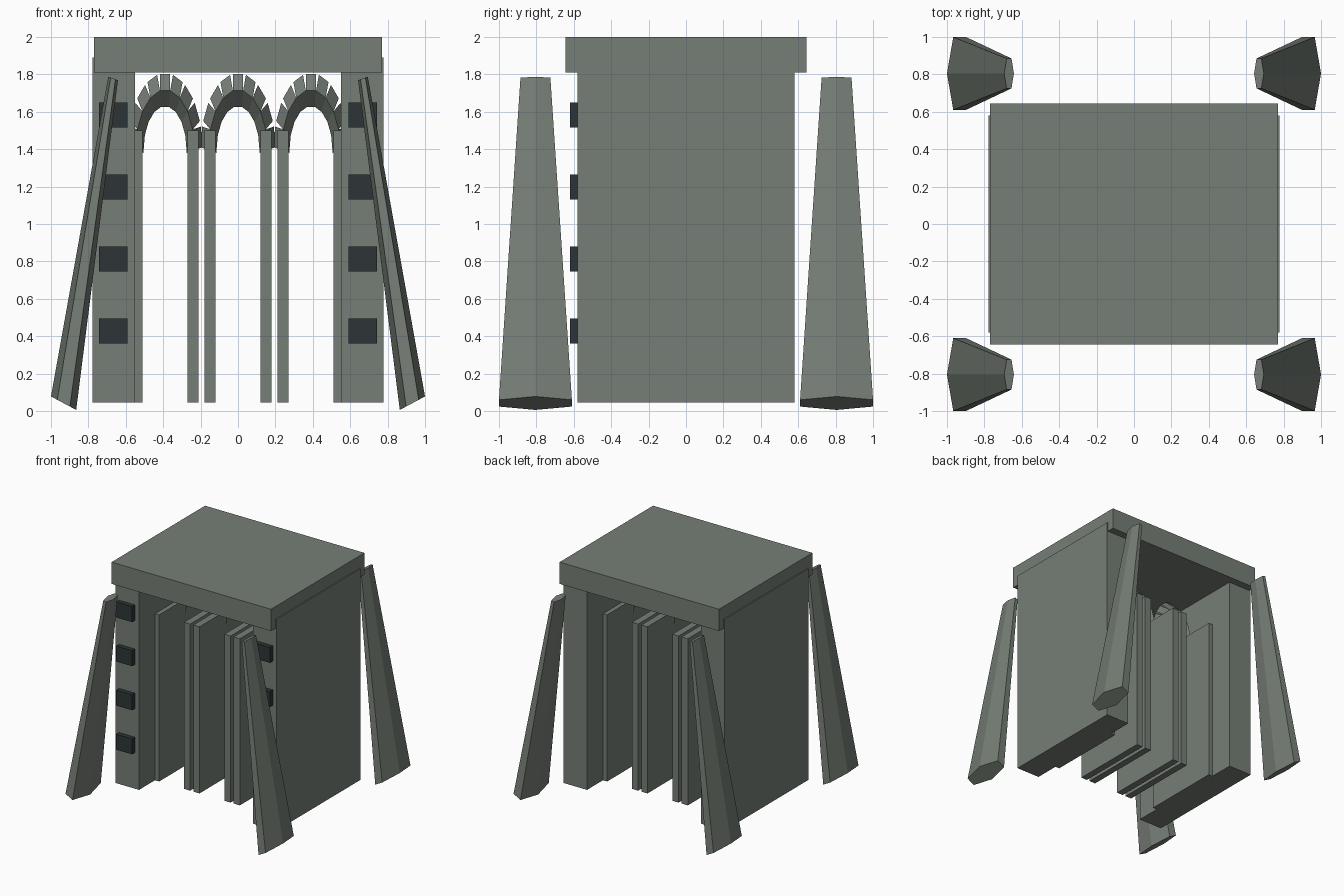
import bpy, bmesh, math
from mathutils import Vector

if "Cube" in bpy.data.objects:
    bpy.data.objects.remove(bpy.data.objects["Cube"])


def material(name, rgb):
    m = bpy.data.materials.new(name)
    m.diffuse_color = (*rgb, 1)
    m.use_nodes = True
    m.node_tree.nodes["Principled BSDF"].inputs["Base Color"].default_value = m.diffuse_color
    return m


STONE = material("grey green stone", (0.182, 0.209, 0.180))
DARK = material("dark slate", (0.026, 0.036, 0.038))


def finish(bm, name, mat):
    bmesh.ops.recalc_face_normals(bm, faces=bm.faces)
    me = bpy.data.meshes.new(name)
    bm.to_mesh(me)
    bm.free()
    me.materials.append(mat)
    ob = bpy.data.objects.new(name, me)
    bpy.context.collection.objects.link(ob)
    return ob


def prism(bm, ring_a, ring_b):
    """Closed solid between two matching rings of points."""
    a = [bm.verts.new(p) for p in ring_a]
    b = [bm.verts.new(p) for p in ring_b]
    n = len(a)
    bm.faces.new(a)
    bm.faces.new(b[::-1])
    for i in range(n):
        j = (i + 1) % n
        bm.faces.new((a[i], b[i], b[j], a[j]))


def box(name, x, y, z, mat=STONE):
    bm = bmesh.new()
    ring = [(x[0], y[0]), (x[1], y[0]), (x[1], y[1]), (x[0], y[1])]
    prism(bm, [(*p, z[0]) for p in ring], [(*p, z[1]) for p in ring])
    return finish(bm, name, mat)


# roof slab
box("roof_slab", (-0.77, 0.77), (-0.645, 0.645), (1.81, 2.0))

for s in (-1, 1):
    # thick side walls
    box("side_wall", sorted((s * 0.55, s * 0.778)), (-0.58, 0.58), (0.045, 1.89))
    # dark window blocks on the front of the walls
    for i in range(4):
        z = 0.36 + 0.385 * i
        box("window_block", sorted((s * 0.59, s * 0.743)), (-0.62, -0.57), (z, z + 0.135), DARK)

# arches: blocks with a diamond section around a stretched half circle
N, MID, BASE, STRETCH = 9, 0.155, 1.395, 2.05
SECTION = [(0.113, 0), (MID, -0.09), (0.199, 0), (MID, 0.09)]
for cx in (-0.39, 0, 0.39):
    bm = bmesh.new()
    w = MID * math.tan(math.pi / N / 2)
    for i in range(N):
        t = math.pi * (i + 0.5) / N
        c, s = math.cos(t), math.sin(t)
        rings = [[(cx + r * c - d * s, y, BASE + STRETCH * (r * s + d * c))
                  for r, y in SECTION] for d in (-w, w)]
        prism(bm, *rings)
    finish(bm, "arch", STONE)
    # slab piers carrying each arch
    for s in (-1, 1):
        box("arch_pier", sorted((cx + s * 0.12, cx + s * 0.18)), (-0.36, 0.36), (0.045, 1.5))

# leaning six-sided buttresses at the corners
def hex_ring(centre, u, half_y, sx):
    pts = []
    for k in range(6):
        a = math.pi * k / 3
        p = Vector(centre) + Vector(u) * math.cos(a)
        p.y += half_y / math.sin(math.pi / 3) * math.sin(a)
        pts.append((p.x * sx, p.y, p.z))
    return pts


for sx in (-1, 1):
    for y in (-0.805, 0.805):
        bm = bmesh.new()
        prism(bm, hex_ring((0.9325, y, 0.042), (0.0675, 0, 0.036), 0.195, sx),
              hex_ring((0.668, y, 1.778), (0.026, 0, 0.009), 0.08, sx))
        finish(bm, "corner_buttress", STONE)
